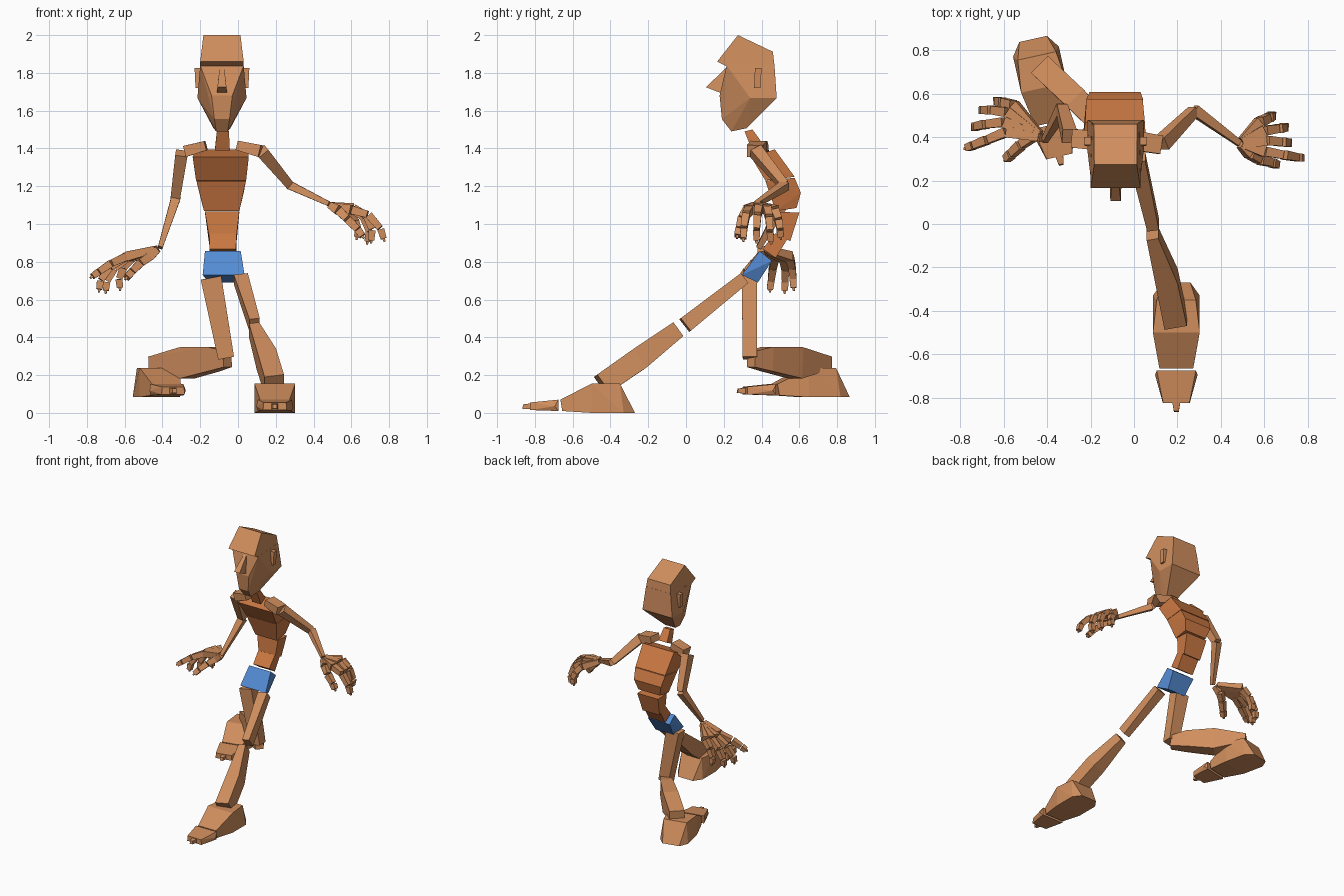
import bpy, bmesh, math
from mathutils import Vector, Matrix


def material(name, rgb):
    m = bpy.data.materials.new(name)
    m.diffuse_color = (*rgb, 1)
    return m


SKIN = material("skin", (0.63, 0.27, 0.11))
TORSO = material("torso", (0.60, 0.19, 0.055))
BLUE = material("shorts", (0.09, 0.26, 0.66))


def hull(name, points, mat=SKIN, matrix=None):
    """Flat-faced convex block around a few corner points."""
    bm = bmesh.new()
    for p in points:
        bm.verts.new(p)
    res = bmesh.ops.convex_hull(bm, input=bm.verts[:])
    junk = {g for g in res["geom_interior"] + res["geom_unused"]
            if isinstance(g, bmesh.types.BMVert)}
    bmesh.ops.delete(bm, geom=list(junk), context='VERTS')
    bmesh.ops.dissolve_limit(bm, angle_limit=math.radians(3),
                             verts=bm.verts[:], edges=bm.edges[:])
    if matrix:
        bm.transform(matrix)
    bmesh.ops.recalc_face_normals(bm, faces=bm.faces[:])
    me = bpy.data.meshes.new(name)
    bm.to_mesh(me)
    bm.free()
    me.materials.append(mat)
    ob = bpy.data.objects.new(name, me)
    bpy.context.collection.objects.link(ob)
    return ob


def block(name, profile, mat=SKIN, matrix=None):
    """Side profile of (y, z, x_left, x_right) corners."""
    pts = [(x, y, z) for y, z, l, r in profile for x in (l, r)]
    return hull(name, pts, mat, matrix)


def limb(name, rings, side=(1, 0, 0), mat=SKIN):
    """Tapered bone through rings of (centre, width, depth)."""
    axis = (Vector(rings[-1][0]) - Vector(rings[0][0])).normalized()
    u = Vector(side)
    u = (u - axis * u.dot(axis)).normalized()
    v = axis.cross(u)
    pts = [Vector(c) + u * w / 2 * i + v * d / 2 * j
           for c, w, d in rings for i, j in ((-1, -1), (1, -1), (1, 1), (-1, 1))]
    return hull(name, pts, mat)


# head: cap with brow, wedge-shaped face, nose, ears
def sym(rows, c=-0.085):
    return [(y, z, c - h, c + h) for y, z, h in rows]


block("head_cap", sym([(0.275, 2.0, 0.098), (0.46, 1.912, 0.1), (0.165, 1.86, 0.115),
                       (0.215, 1.835, 0.115), (0.468, 1.84, 0.108)]))
block("face", sym([(0.215, 1.84, 0.115), (0.468, 1.85, 0.108), (0.48, 1.667, 0.13),
                   (0.34, 1.667, 0.13), (0.32, 1.507, 0.045), (0.24, 1.49, 0.03),
                   (0.19, 1.555, 0.04), (0.178, 1.68, 0.055)]))
block("nose", sym([(0.215, 1.83, 0.012), (0.106, 1.724, 0.024),
                   (0.18, 1.695, 0.027), (0.22, 1.70, 0.027)]))
for s, tag in ((-1, "left"), (1, "right")):
    block("ear_" + tag, [(y, z, *sorted((-0.085 + s * 0.10, -0.085 + s * x)))
                         for y, z, x in ((0.365, 1.825, 0.145), (0.40, 1.825, 0.145),
                                         (0.36, 1.72, 0.14), (0.395, 1.72, 0.14))])

# neck and torso blocks
block("neck", [(0.31, 1.49, -0.112, -0.048), (0.352, 1.5, -0.108, -0.052),
               (0.41, 1.42, -0.12, -0.045), (0.35, 1.39, -0.122, -0.043)], TORSO)
block("upper_chest", [(0.345, 1.355, -0.24, 0.057), (0.47, 1.395, -0.225, 0.05),
                      (0.575, 1.25, -0.22, 0.04), (0.42, 1.23, -0.222, 0.043)], TORSO)
block("lower_chest", [(0.42, 1.228, -0.22, 0.042), (0.575, 1.245, -0.22, 0.042),
                      (0.608, 1.165, -0.205, 0.03), (0.585, 1.085, -0.18, 0.007),
                      (0.475, 1.068, -0.18, 0.007)], TORSO)
block("upper_belly", [(0.49, 1.065, -0.175, 0.007), (0.60, 1.06, -0.175, 0.007),
                      (0.552, 0.91, -0.155, -0.007), (0.478, 0.945, -0.155, -0.007)], TORSO)
block("lower_belly", [(0.472, 0.95, -0.153, -0.008), (0.535, 0.918, -0.153, -0.008),
                      (0.475, 0.82, -0.15, -0.01), (0.405, 0.868, -0.15, -0.01)], TORSO)
block("pelvis", [(0.39, 0.857, -0.175, 0.014), (0.455, 0.805, -0.175, 0.014),
                 (0.38, 0.69, -0.155, 0.0), (0.296, 0.73, -0.187, 0.035)], BLUE)

# legs: right stretched forward, left kneeling
limb("right_thigh", [((0.015, 0.305, 0.71), 0.075, 0.065), ((0.088, -0.005, 0.465), 0.055, 0.085)])
limb("right_shin", [((0.085, -0.045, 0.44), 0.055, 0.09), ((0.15, -0.25, 0.285), 0.105, 0.12),
                    ((0.192, -0.445, 0.15), 0.105, 0.115)])
limb("left_thigh", [((-0.143, 0.335, 0.715), 0.11, 0.08), ((-0.063, 0.338, 0.29), 0.085, 0.075)])
limb("left_shin", [((-0.055, 0.345, 0.285), 0.06, 0.085), ((-0.13, 0.43, 0.285), 0.09, 0.13),
                   ((-0.27, 0.58, 0.265), 0.11, 0.165), ((-0.435, 0.735, 0.265), 0.11, 0.065)],
     side=(1, 1, 0))


# feet: heel block, toe block, toe nib
def foot(tag, loc, yaw):
    m = Matrix.Translation(loc) @ Matrix.Rotation(yaw, 4, 'Z')
    block(tag + "_foot", sym([(0, 0, 0.065), (-0.06, 0, 0.108), (-0.23, 0, 0.108),
                              (-0.385, 0.01, 0.08), (-0.395, 0.07, 0.078),
                              (-0.08, 0.155, 0.09), (-0.23, 0.155, 0.108)], 0), SKIN, m)
    block(tag + "_toes", sym([(-0.405, 0.01, 0.09), (-0.405, 0.07, 0.09), (-0.425, 0.035, 0.098),
                              (-0.555, 0.015, 0.062), (-0.555, 0.055, 0.06)], 0), SKIN, m)
    block(tag + "_toe_tip", sym([(-0.555, 0.02, 0.018), (-0.555, 0.05, 0.018),
                                 (-0.597, 0.022, 0.011), (-0.592, 0.045, 0.011)], 0), SKIN, m)


foot("right", (0.195, -0.27, 0), 0)
foot("left", (-0.465, 0.853, 0.083), 0.22)

# arms
Y = (0, 1, 0)
limb("right_collar", [((0.0, 0.385, 1.415), 0.09, 0.05), ((0.12, 0.365, 1.385), 0.085, 0.065)], Y)
limb("right_upper_arm", [((0.125, 0.37, 1.385), 0.065, 0.065), ((0.275, 0.52, 1.205), 0.045, 0.045)], Y)
limb("right_forearm", [((0.275, 0.525, 1.205), 0.05, 0.045), ((0.485, 0.372, 1.105), 0.028, 0.025)], Y)
limb("left_collar", [((-0.17, 0.385, 1.415), 0.09, 0.05), ((-0.28, 0.395, 1.385), 0.085, 0.06)], Y)
limb("left_upper_arm", [((-0.298, 0.405, 1.375), 0.07, 0.065), ((-0.332, 0.53, 1.135), 0.05, 0.05)], Y)
limb("left_forearm", [((-0.33, 0.53, 1.135), 0.055, 0.05), ((-0.412, 0.385, 0.875), 0.028, 0.025)], Y)


# hands: metacarpals fanning from the wrist, three finger bones and a nib each
def hand(tag, wrist, fingers):
    wrist = Vector(wrist)
    for name, joints in fingers.items():
        j = [Vector(p) for p in joints]
        thumb = name == "thumb"
        start = wrist.lerp(j[0], 0.12)
        limb(f"{tag}_{name}_palm", [(start, 0.035, 0.035), (j[0], 0.052, 0.05)], Y)
        w = 0.046 if thumb else 0.044
        for k in range(3):
            gap = (j[k + 1] - j[k]) * 0.05
            limb(f"{tag}_{name}_{k + 1}", [(j[k] + gap, w, w), (j[k + 1] - gap, w - 0.006, w - 0.006)], Y)
            w -= 0.003
        d = (j[3] - j[2]).normalized()
        limb(f"{tag}_{name}_nib", [(j[3] - d * 0.003, 0.016, 0.016), (j[3] + d * 0.014, 0.01, 0.01)], Y)


hand("right", (0.485, 0.372, 1.1), {
    "index": [(0.60, 0.335, 1.075), (0.69, 0.318, 1.05), (0.755, 0.306, 0.975), (0.772, 0.304, 0.92)],
    "middle": [(0.61, 0.385, 1.085), (0.68, 0.378, 1.045), (0.71, 0.374, 0.97), (0.705, 0.373, 0.91)],
    "ring": [(0.60, 0.43, 1.08), (0.665, 0.44, 1.035), (0.695, 0.445, 0.96), (0.685, 0.45, 0.905)],
    "little": [(0.58, 0.47, 1.07), (0.62, 0.49, 1.02), (0.637, 0.498, 0.97), (0.63, 0.502, 0.93)],
    "thumb": [(0.535, 0.325, 1.07), (0.58, 0.295, 1.025), (0.635, 0.282, 0.97), (0.66, 0.272, 0.935)],
})
hand("left", (-0.418, 0.395, 0.872), {
    "index": [(-0.585, 0.425, 0.83), (-0.675, 0.388, 0.79), (-0.74, 0.362, 0.745), (-0.772, 0.35, 0.722)],
    "middle": [(-0.595, 0.47, 0.825), (-0.68, 0.46, 0.77), (-0.728, 0.45, 0.70), (-0.735, 0.445, 0.652)],
    "ring": [(-0.58, 0.515, 0.825), (-0.655, 0.525, 0.765), (-0.695, 0.525, 0.695), (-0.70, 0.522, 0.645)],
    "little": [(-0.555, 0.548, 0.825), (-0.605, 0.562, 0.77), (-0.63, 0.567, 0.71), (-0.625, 0.57, 0.66)],
    "thumb": [(-0.465, 0.405, 0.83), (-0.52, 0.365, 0.79), (-0.565, 0.322, 0.745), (-0.59, 0.298, 0.715)],
})
